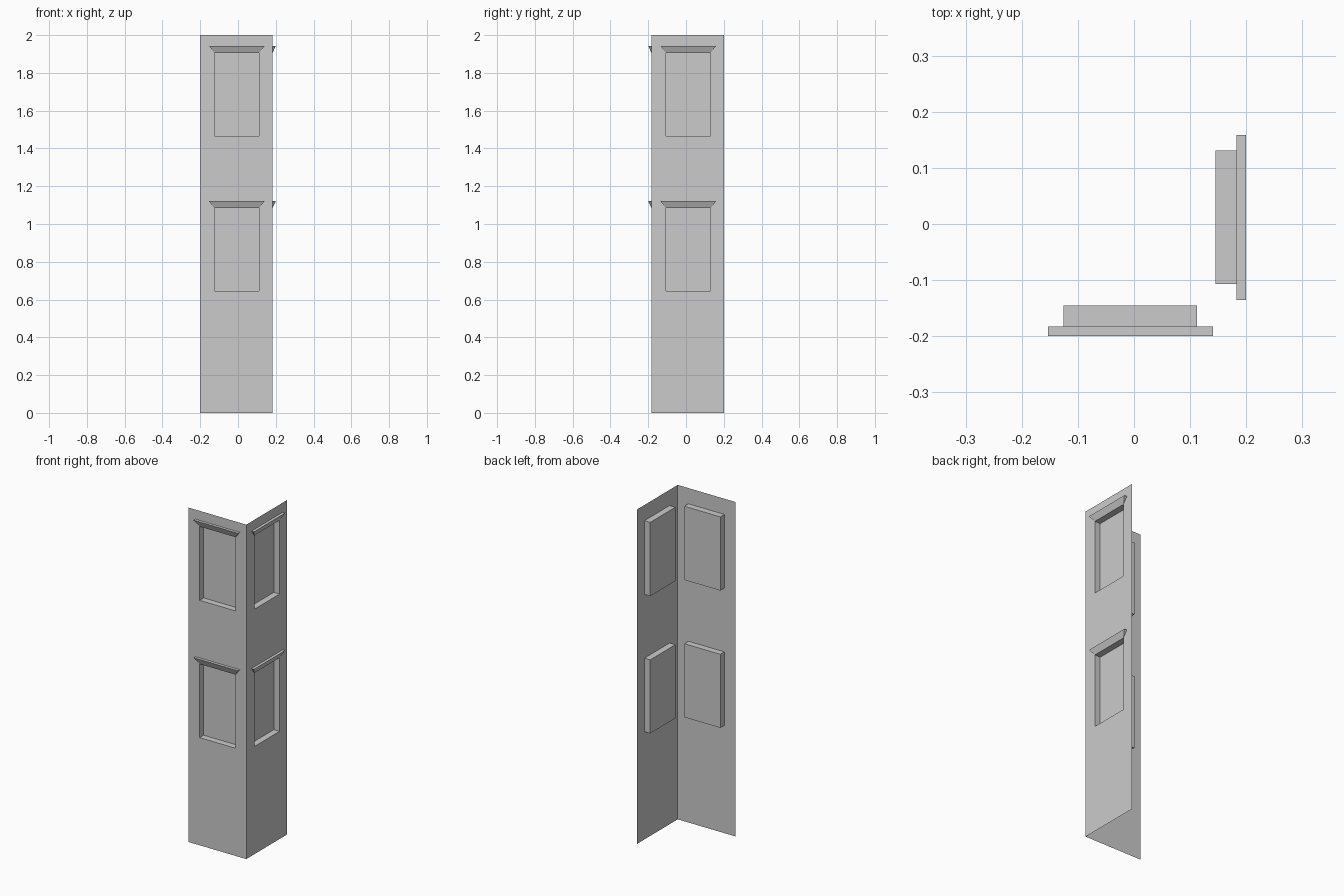
import bpy, bmesh, math
from mathutils import Matrix

if "Cube" in bpy.data.objects:
    bpy.data.objects.remove(bpy.data.objects["Cube"])

FACE = -0.183          # wall plane
RECESS = -0.145        # window pane plane
TIP = -0.2             # front edge of the lintels
HALF = 0.119           # half window width
HALF_TOP = 0.147       # half lintel width
WINDOWS = [(0.644, 1.084), (1.465, 1.906)]
LINTEL_H = 0.037


def finish(name, bm, angle):
    bmesh.ops.remove_doubles(bm, verts=bm.verts, dist=1e-5)
    bm.transform(Matrix.Rotation(angle, 4, 'Z'))
    mesh = bpy.data.meshes.new(name)
    bm.to_mesh(mesh)
    bm.free()
    bpy.context.collection.objects.link(bpy.data.objects.new(name, mesh))


def face(bm, *points):
    bm.faces.new([bm.verts.new(p) for p in points])


def build_side(side, x0, x1, centre, angle):
    # wall sheet with window recesses pushed inward
    bm = bmesh.new()
    xs = [x0, centre - HALF, centre + HALF, x1]
    zs = [0, *WINDOWS[0], *WINDOWS[1], 2]
    for i in range(3):
        for k in range(5):
            a, b, c, d = xs[i], xs[i + 1], zs[k], zs[k + 1]
            ring = [(a, c), (b, c), (b, d), (a, d)]
            if i == 1 and k in (1, 3):
                face(bm, *[(x, RECESS, z) for x, z in ring])
                for p, q in zip(ring, ring[1:] + ring[:1]):
                    face(bm, (p[0], FACE, p[1]), (q[0], FACE, q[1]),
                         (q[0], RECESS, q[1]), (p[0], RECESS, p[1]))
            else:
                face(bm, *[(x, FACE, z) for x, z in ring])
    finish(side + "_wall", bm, angle)

    # wedge lintel above each window, tapering down to the opening
    for n, (_, z) in enumerate(WINDOWS):
        bm = bmesh.new()
        t = z + LINTEL_H
        bl, br = (centre - HALF, FACE, z), (centre + HALF, FACE, z)
        l, r = centre - HALF_TOP, centre + HALF_TOP
        fl, fr, kl, kr = (l, TIP, t), (r, TIP, t), (l, FACE, t), (r, FACE, t)
        face(bm, bl, br, fr, fl)
        face(bm, fl, fr, kr, kl)
        face(bm, bl, fl, kl)
        face(bm, br, kr, fr)
        finish(f"{side}_lintel_{n + 1}", bm, angle)


build_side("front", -0.2, -FACE, -0.0065, 0)
build_side("right", FACE, 0.2, 0.012, math.radians(90))
